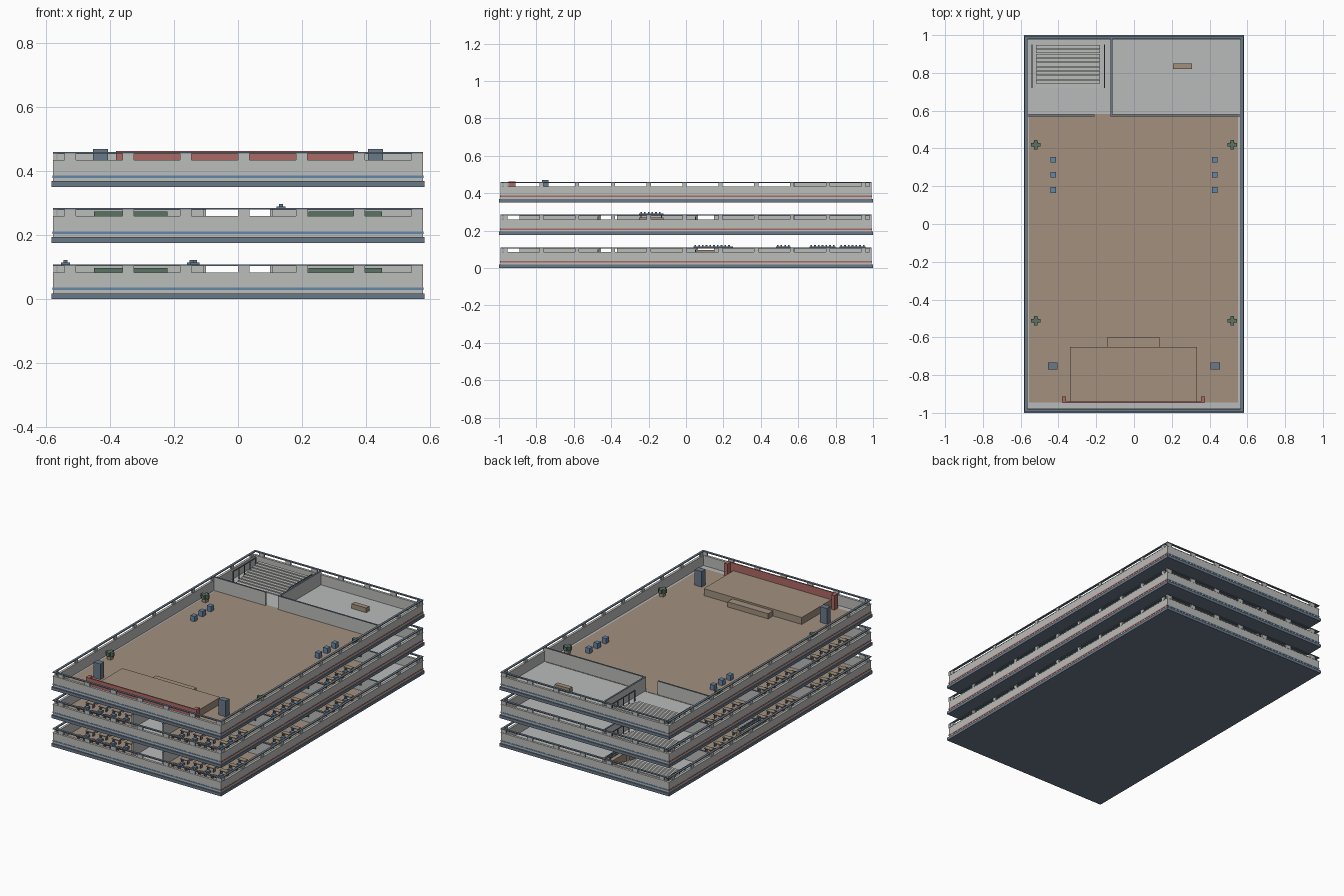
import bpy, bmesh

if "Cube" in bpy.data.objects:
    bpy.data.objects.remove(bpy.data.objects["Cube"])

def material(name, r, g, b):
    m = bpy.data.materials.new(name)
    m.diffuse_color = (r, g, b, 1)
    m.use_nodes = True
    m.node_tree.nodes["Principled BSDF"].inputs["Base Color"].default_value = m.diffuse_color
    return m

GREY = material("wall grey", .50, .51, .49)
SLATE = material("slate trim", .145, .19, .25)
BLUE = material("stripe blue", .13, .24, .39)
TAN = material("wood tan", .36, .28, .21)
RED = material("curtain red", .41, .14, .125)
GREEN = material("board green", .10, .175, .125)
FLOOR = material("pale floor", .48, .50, .49)

def boxes(name, mat, items):
    """One object made of boxes given as (x0, x1, y0, y1, z0, z1)."""
    bm = bmesh.new()
    for x0, x1, y0, y1, z0, z1 in items:
        v = [bm.verts.new((x, y, z)) for z in (z0, z1)
             for x, y in ((x0, y0), (x1, y0), (x1, y1), (x0, y1))]
        bm.faces.new((v[3], v[2], v[1], v[0]))
        bm.faces.new(v[4:])
        for i in range(4):
            j = (i + 1) % 4
            bm.faces.new((v[i], v[j], v[j + 4], v[i + 4]))
    mesh = bpy.data.meshes.new(name)
    bm.to_mesh(mesh)
    bm.free()
    mesh.materials.append(mat)
    ob = bpy.data.objects.new(name, mesh)
    bpy.context.collection.objects.link(ob)
    return ob

def ring(hx, hy, t, z0, z1):
    """Four bars around a rectangle, t thick."""
    return [(-hx, hx, -hy, -hy + t, z0, z1), (-hx, hx, hy - t, hy, z0, z1),
            (-hx, -hx + t, -hy + t, hy - t, z0, z1),
            (hx - t, hx, -hy + t, hy - t, z0, z1)]

def block(cx, cy, w, d, z0, z1):
    return (cx - w / 2, cx + w / 2, cy - d / 2, cy + d / 2, z0, z1)

HX, HY = .578, .992      # outer wall faces
F, TOP = .021, .105      # floor level and wall top above each storey base

def shell(n, z):
    """Slab, parapet, stripes, window posts and top rail of one storey."""
    boxes(f"slab_{n}", SLATE, [(-.583, .583, -1, 1, z, z + .018)])
    boxes(f"floor_{n}", FLOOR, [(-.57, .57, -.985, .985, z + .018, z + .020)])
    boxes(f"parapet_{n}", GREY, ring(HX, HY, .012, z + .018, z + .081))
    boxes(f"sill_{n}", GREY, ring(HX + .001, HY + .001, .015, z + .081, z + .084))
    boxes(f"top_rail_{n}", SLATE, ring(HX + .001, HY + .001, .014, z + .104, z + .109))
    posts = []
    for s in (-1, 1):
        for i in range(7):
            posts.append(block(-.525 + .181 * i, s * (HY - .006), .036, .01, z + .083, z + .105))
        for i in range(11):
            posts.append(block(s * (HX - .006), -.965 + .1915 * i, .01, .022, z + .083, z + .105))
    boxes(f"window_posts_{n}", GREY, posts)
    a, b = z + .028, z + .036
    boxes(f"end_stripes_{n}", BLUE, [block(0, s * HY, 2 * HX, .003, a, b) for s in (-1, 1)])
    boxes(f"side_stripes_{n}", RED, [block(s * HX, 0, .003, 2 * HY, a, b) for s in (-1, 1)])

def walls(n, z, items):
    """Inner walls with a dark capping."""
    boxes(f"partition_{n}", GREY, [(*i, z + F, z + TOP - .002) for i in items])
    boxes(f"partition_cap_{n}", SLATE, [(*i, z + TOP - .002, z + TOP + .001) for i in items])

def stairs(n, z):
    """Flight in the back left corner with two side rails."""
    boxes(f"stair_treads_{n}", GREY, [(-.52, -.18, .72 + .023 * i, .74 + .023 * i,
                                       z + F, z + F + .005 + .005 * i) for i in range(10)])
    rails = []
    for x in (-.54, -.155):
        rails.append(block(x, .835, .005, .23, z + .085, z + .09))
        rails += [block(x, .725 + .055 * i, .005, .005, z + F, z + .085) for i in range(5)]
    boxes(f"stair_rails_{n}", SLATE, rails)

def classrooms(n, z):
    """Central corridor with three rooms on either side."""
    t = .005
    parts, floors, boards, desks, legs, chairs = [], [], [], [], [], []
    for s in (-1, 1):
        for y0, y1 in ((-.98, -.46), (-.46, .06), (.06, .575)):
            xs = sorted((s * .11, s * .565))
            floors.append((*xs, y0 + .01, y1 - .01, z + .019, z + F + .001))
            # corridor wall with a door gap, then the room's end wall
            parts.append((s * .105 - t, s * .105 + t, y0 + .09, y1))
            parts.append((*xs, y1 - t, y1 + t))
            boards.append(block(s * .335, y1 - .009, .23, .006, z + .055, z + .098))
            for i in range(4):
                for j in range(4):
                    x, y = s * (.19 + .09 * i), y0 + .10 + .09 * j
                    desks.append(block(x, y, .05, .03, z + .045, z + .049))
                    legs += [block(x + k, y, .004, .02, z + F, z + .045) for k in (-.021, .021)]
                    chairs.append(block(x, y - .032, .024, .022, z + F, z + .036))
            desks.append(block(s * .335, y1 - .06, .09, .035, z + F, z + .055))
    parts.append((-.125, -.115, .575, .985))
    walls(n, z, parts)
    boxes(f"room_floors_{n}", TAN, floors)
    boxes(f"boards_{n}", GREEN, boards)
    boxes(f"desks_{n}", TAN, desks)
    boxes(f"desk_legs_{n}", SLATE, legs)
    boxes(f"chairs_{n}", BLUE, chairs)
    stairs(n, z)

def rack(n, x, y0, y1, z):
    """Tall narrow rack with a row of small pegs on top."""
    boxes(f"rack_{n}", TAN, [block(x, (y0 + y1) / 2, .045, y1 - y0, z + F, z + .095)])
    boxes(f"rack_bar_{n}", SLATE, [block(x, (y0 + y1) / 2, .028, y1 - y0, z + .109, z + .114),
                                   block(x, y0 + .01, .006, .006, z + .095, z + .109),
                                   block(x, y1 - .01, .006, .006, z + .095, z + .109)])
    k = int((y1 - y0) / .02)
    boxes(f"rack_pegs_{n}", SLATE, [block(x, y0 + .01 + .02 * i, .012, .009, z + .114, z + .122)
                                    for i in range(k)])

def hall(z):
    """Assembly hall with a stage, on the top storey."""
    boxes("hall_floor", TAN, [(-.555, .55, -.945, .583, z + .019, z + F + .001)])
    walls("hall", z, [(-.565, -.21, .57, .58), (-.12, .565, .57, .58), (-.125, -.115, .57, .985)])
    stairs("hall", z)
    boxes("stage", TAN, [(-.34, .333, -.94, -.65, z + F, z + .065)])
    boxes("stage_steps", TAN, [(-.143, .137, -.65, -.602 - .016 * (2 - i) * -1 - .032,
                                z + F, z + .032 + .011 * (2 - i)) for i in (2, 1, 0)][::-1])
    boxes("stage_curtain", RED, [(-.378, .374, -.948, -.94, z + F, z + .112),
                                 (-.382, -.36, -.945, -.912, z + F, z + .112),
                                 (.354, .376, -.945, -.912, z + F, z + .112)])
    boxes("speakers", SLATE, [block(s * .43, -.752, .048, .036, z + F, z + .119) for s in (-1, 1)])
    boxes("hall_seats", BLUE, [block(s * .428, y, .028, .03, z + F, z + .055)
                               for s in (-1, 1) for y in (.18, .26, .34)])
    boxes("reception_desk", TAN, [block(.257, .835, .1, .03, z + F, z + .05)])
    # corner plants: pot and cross-shaped leaves
    spots = [(s * .52, y) for s in (-1, 1) for y in (-.512, .42)]
    boxes("plant_pots", TAN, [block(x, y, .026, .026, z + F, z + .045) for x, y in spots])
    boxes("plant_leaves", GREEN, [block(x, y, w, d, z + .045, z + .068)
                                  for x, y in spots for w, d in ((.05, .018), (.018, .05))])

BASES = (0, .176, .351)
for n, z in enumerate(BASES, 1):
    shell(n, z)
for n in (1, 2):
    classrooms(n, BASES[n - 1])
rack("a", -.54, .04, .25, BASES[0])
for n, y0, y1 in (("b", .48, .56), ("c", .66, .80), ("d", .82, .96)):
    rack(n, -.145 if n != "b" else -.135, y0, y1, BASES[0])
rack("e", .135, -.25, -.12, BASES[1])
hall(BASES[2])
